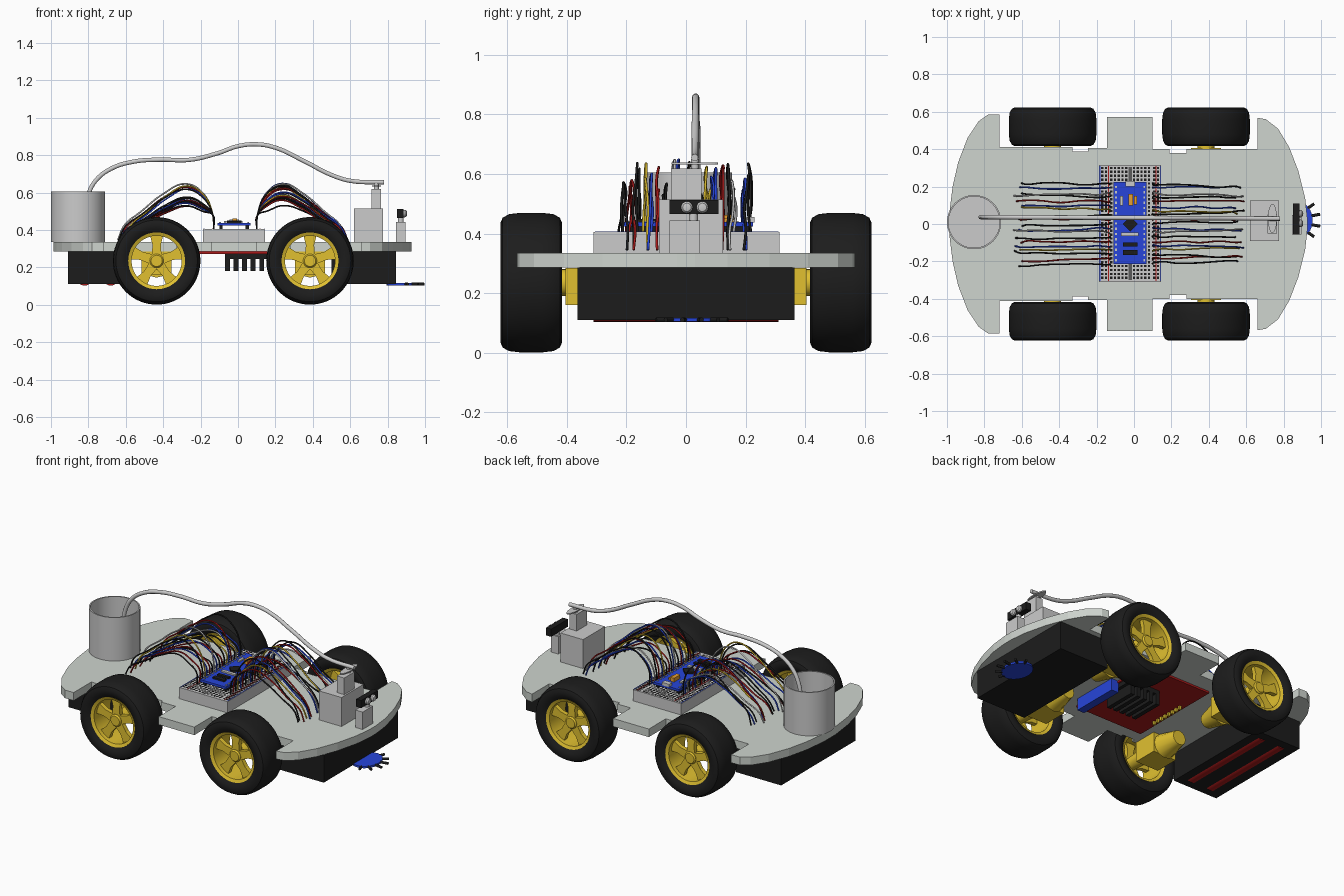
import bpy, bmesh, math, random
from mathutils import Matrix

if "Cube" in bpy.data.objects:
    bpy.data.objects.remove(bpy.data.objects["Cube"])

random.seed(4)
COL = {"black": (.012, .012, .012, 1), "yellow": (.75, .53, .03, 1), "blue": (.02, .06, .7, 1),
       "red": (.4, .01, .01, 1), "plate": (.62, .66, .62, 1), "white": (.85, .85, .85, 1),
       "orange": (.8, .35, .03, 1), "dark": (.1, .1, .1, 1)}
MATS = {}


def paint(data, col):
    if col:
        if col not in MATS:
            MATS[col] = bpy.data.materials.new(col)
            MATS[col].diffuse_color = COL[col]
        data.materials.append(MATS[col])


def add(name, data, loc=(0, 0, 0), rot=(0, 0, 0)):
    ob = bpy.data.objects.new(name, data)
    ob.location, ob.rotation_euler = loc, rot
    bpy.context.collection.objects.link(ob)
    return ob


def finish(name, bm, col, smooth=False):
    bmesh.ops.recalc_face_normals(bm, faces=bm.faces)
    me = bpy.data.meshes.new(name)
    bm.to_mesh(me)
    bm.free()
    paint(me, col)
    if smooth:
        me.shade_smooth()
        me.set_sharp_from_angle(angle=math.radians(35))
    return me


def boxes(name, ranges, col=None):
    """One object made of boxes given as (x0, x1, y0, y1, z0, z1)."""
    bm = bmesh.new()
    for x0, x1, y0, y1, z0, z1 in ranges:
        m = Matrix.Translation(((x0 + x1) / 2, (y0 + y1) / 2, (z0 + z1) / 2))
        bmesh.ops.create_cube(bm, size=1, matrix=m @ Matrix.Diagonal((x1 - x0, y1 - y0, z1 - z0, 1)))
    return add(name, finish(name, bm, col))


def prisms(name, polys, z0, z1, col=None):
    bm = bmesh.new()
    for pts in polys:
        f = bm.faces.new([bm.verts.new((x, y, z0)) for x, y in pts])
        top = bmesh.ops.extrude_face_region(bm, geom=[f])["geom"]
        bmesh.ops.translate(bm, verts=[v for v in top if isinstance(v, bmesh.types.BMVert)], vec=(0, 0, z1 - z0))
    return finish(name, bm, col)


def lathe(name, prof, col=None, steps=48, closed=False):
    """Spin a (radius, height) profile about z."""
    bm = bmesh.new()
    vs = [bm.verts.new((r, 0, h)) for r, h in prof]
    es = [bm.edges.new(p) for p in zip(vs, vs[1:] + ([vs[0]] if closed else []))]
    bmesh.ops.spin(bm, geom=vs + es, cent=(0, 0, 0), axis=(0, 0, 1), angle=2 * math.pi, steps=steps)
    bmesh.ops.remove_doubles(bm, verts=bm.verts, dist=1e-5)
    return finish(name, bm, col, True)


def rod(name, r, h0, h1, col=None, steps=24):
    return lathe(name, [(0, h0), (r, h0), (r, h1), (0, h1)], col, steps)


def tubes(name, paths, r, col=None, res=6, bevel=1):
    cu = bpy.data.curves.new(name, 'CURVE')
    cu.dimensions, cu.bevel_depth, cu.bevel_resolution = '3D', r, bevel
    cu.resolution_u, cu.use_fill_caps = res, True
    for path in paths:
        sp = cu.splines.new('BEZIER')
        sp.bezier_points.add(len(path) - 1)
        for bp, co in zip(sp.bezier_points, path):
            bp.co = co
            bp.handle_left_type = bp.handle_right_type = 'AUTO'
    paint(cu, col)
    return add(name, cu)


# Chassis plate with wheel notches, mirrored across y
half = [(-.987, .06), (-.97, .2), (-.94, .33), (-.89, .46), (-.83, .55), (-.78, .585), (-.72, .585),
        (-.72, .412), (-.33, .412), (-.33, .388), (-.245, .388), (-.245, .405), (-.145, .405), (-.145, .572),
        (.1, .572), (.1, .4), (.19, .4), (.19, .38), (.28, .38), (.28, .4), (.66, .4), (.66, .568),
        (.705, .56), (.77, .51), (.83, .41), (.88, .28), (.915, .14), (.927, .03)]
add("chassis_plate", prisms("chassis_plate", [half + [(x, -y) for x, y in reversed(half)]], .285, .335, "plate"))

# Wheels (local z points outward) and gear motors
side = [(.15, .085), (.172, .1), (.2, .104), (.218, .096), (.23, .075), (.234, .04)]
tyre = lathe("tyre", side + [(r, -h) for r, h in reversed(side)], "black", 64, True)
rim = lathe("rim", [(.134, .08), (.152, .088), (.152, -.088), (.134, -.08)], "yellow", 48, True)
hub = lathe("wheel_hub", [(0, .066), (.03, .066), (.037, .058), (.037, .02), (.045, -.1), (.045, -.118), (0, -.118)],
            "yellow", 32)
arms = []
for i in range(5):
    a = math.pi / 2 + i * 2 * math.pi / 5
    arms.append([(r * math.cos(a) - w * math.sin(a), r * math.sin(a) + w * math.cos(a))
                 for r, w in ((.02, -.027), (.085, -.022), (.14, -.036), (.14, .036), (.085, .022), (.02, .027))])
spokes = prisms("wheel_spokes", arms, .028, .055, "yellow")
motor = lathe("gear_motor_can", [(0, 0), (.045, 0), (.075, .13), (0, .13)], "yellow", 12)
for end, x in (("rear", -.435), ("front", .385)):
    for s, tag in ((-1, "near"), (1, "far")):
        rot = (math.pi / 2, 0, math.pi if s > 0 else 0)
        for me in (tyre, rim, hub, spokes):
            add(f"{end}_{tag}_{me.name}", me, (x, s * .52, .235), rot)
        add(f"{end}_{tag}_motor_can", motor, (x, s * .12, .22), rot)
        y0, y1 = sorted((s * .25, s * .405))
        boxes(f"{end}_{tag}_gearbox", [(x - .08, x + .08, y0, y1, .16, .284)], "yellow")

# Underside: front box, battery holder with cells, motor driver
boxes("front_box", [(.5, .845, -.365, .365, .11, .285)], "black")
boxes("battery_holder", [(-.91, -.6, -.365, .365, .11, .285)], "black")
cell = rod("battery_cell", .045, -.31, .31, "red")
for x in (-.68, -.82):
    add("battery_cell", cell, (x, 0, .148), (math.pi / 2, 0, 0))
boxes("driver_board", [(-.3, .17, -.3, .3, .272, .284)], "red")
boxes("driver_heatsink", [(-.07, .16, -.07, .14, .245, .272)] +
      [(-.07 + .046 * i, -.044 + .046 * i, -.07, .14, .18, .25) for i in range(5)], "black")
boxes("driver_terminal", [(.165, .215, -.24, .06, .21, .284)], "blue")
boxes("driver_pins", [(-.275, -.26, -.15 + .032 * i, -.135 + .032 * i, .25, .273) for i in range(8)], "yellow")

# Line sensor: flat blue oval with black probes
oval = [(.875 + .08 * math.cos(i * math.pi / 16), .02 + .1 * math.sin(i * math.pi / 16)) for i in range(32)]
add("line_sensor", prisms("line_sensor", [oval], .104, .116, "blue"))
probes = []
for deg in (-75, -45, -15, 15, 45, 75):
    c, s = math.cos(math.radians(deg)), math.sin(math.radians(deg))
    probes.append([(.875 + .075 * c, .02 + .09 * s, .11), (.875 + .125 * c, .02 + .125 * s, .11)])
tubes("line_sensor_probes", probes, .008, "black", 2, 2)

# Water tank and hose
add("water_tank", lathe("water_tank", [(0, .335), (.145, .335), (.145, .605), (.137, .605), (.137, .345), (0, .345)]),
    (-.855, .01, 0))
hose = [(-.82, .48), (-.8, .59), (-.76, .665), (-.68, .727), (-.56, .765), (-.42, .776), (-.26, .775), (-.11, .81),
        (0, .848), (.1, .858), (.2, .84), (.35, .77), (.5, .694), (.6, .663), (.78, .655)]
tubes("water_hose", [[(x, .037 - .008 * (x + .8) / 1.6, z) for x, z in hose]], .012, None, 6, 3)

# Pump pedestal, servo post and horn
boxes("pump_pedestal", [(.62, .775, -.09, .125, .335, .515)])
boxes("servo_post", [(.715, .765, -.05, .052, .515, .618)])
add("servo_shaft", rod("servo_shaft", .013, .615, .65), (.74, .03, 0))
horn = [(.74 + .024 * math.cos(i * math.pi / 12), .03 + .078 * math.sin(i * math.pi / 12)) for i in range(24)]
add("servo_horn", prisms("servo_horn", [horn], .632, .639))

# Distance sensor on its stand
boxes("sensor_stand", [(.845, .895, -.055, .047, .335, .443)])
add("sensor_neck", rod("sensor_neck", .015, .44, .468), (.87, .025, 0))
boxes("distance_sensor", [(.85, .885, -.055, .11, .465, .512)], "black")
eye = lathe("sensor_eye", [(0, 0), (.02, 0), (.02, .012), (.014, .02), (0, .023)], "white", 24)
for y in (.003, .055):
    add("sensor_eye", eye, (.882, y, .488), (0, math.pi / 2, 0))

# Breadboard with holes and rails
boxes("breadboard", [(-.187, .145, -.31, .315, .335, .405)])
cols = [-.17, -.15] + [-.122 + .02 * i for i in range(5)] + [0 + .02 * i for i in range(5)] + [.108, .128]
boxes("breadboard_holes", [(x - .006, x + .006, -.294 + .021 * j, -.282 + .021 * j, .404, .406)
                           for x in cols for j in range(29)], "black")
boxes("breadboard_gap", [(-.03, -.012, -.3, .305, .404, .406)], "dark")
boxes("blue_rails", [(x, x + .004, -.305, .31, .404, .407) for x in (-.184, .139)], "blue")
boxes("red_rails", [(x, x + .004, -.305, .31, .404, .407) for x in (-.138, .116)], "red")

# Controller board
boxes("controller_board", [(-.11, .068, -.215, .225, .424, .438)], "blue")
boxes("controller_headers", [(x, x + .018, -.2, .21, .405, .424) for x in (-.1, .04)], "black")
boxes("controller_pins", [(x, x + .01, -.2 + .028 * i, -.188 + .028 * i, .436, .442)
                          for x in (-.102, .05) for i in range(15)], "white")
add("main_chip", prisms("main_chip", [[(-.06, 0), (-.02, -.04), (.02, 0), (-.02, .04)]], .437, .45, "black"))
boxes("black_parts", [(-.06, .02, -.12, -.1, .437, .448), (-.06, .02, -.165, -.14, .437, .448)], "black")
boxes("white_parts", [(-.045, .005, .2, .23, .437, .455), (-.07, .025, -.065, -.045, .437, .447),
                      (-.075, -.06, .1, .15, .437, .447)], "white")
boxes("orange_parts", [(-.03, -.005, .1, .16, .437, .462), (.0, .015, .105, .15, .437, .45)], "orange")

# Jumper wires arching out to both ends
arch = [(.13, .405), (.135, .48), (.19, .585), (.28, .63), (.4, .58), (.52, .49), (.61, .42), (.645, .345)]
wires = {c: [] for c in ("black", "red", "yellow", "blue", "white")}
order = ["black", "red", "black", "yellow", "blue", "red", "black", "white", "blue"]
for s in (-1, 1):
    for i in range(19):
        y, k, drift = -.21 + i * .0235, random.uniform(.62, 1.08), random.uniform(-.02, .02)
        reach = random.uniform(.9, 1) - (.05 if s > 0 else 0)
        path = []
        for j, (x, z) in enumerate(arch):
            h = .345 + (z - .345) * (k if 1 < j < 7 else 1)
            path.append((s * (.13 + (x - .13) * reach) - (.03 if s > 0 else 0),
                         y + drift * j / 7 + random.uniform(-.006, .006), h))
        wires[order[i % 9]].append(path)
for c, paths in wires.items():
    tubes(c + "_jumper_wires", paths, .0045, c)

for m in bpy.data.materials:
    if m.users and not m.is_grease_pencil:
        m.use_nodes = True
        m.node_tree.nodes["Principled BSDF"].inputs["Base Color"].default_value = m.diffuse_color
